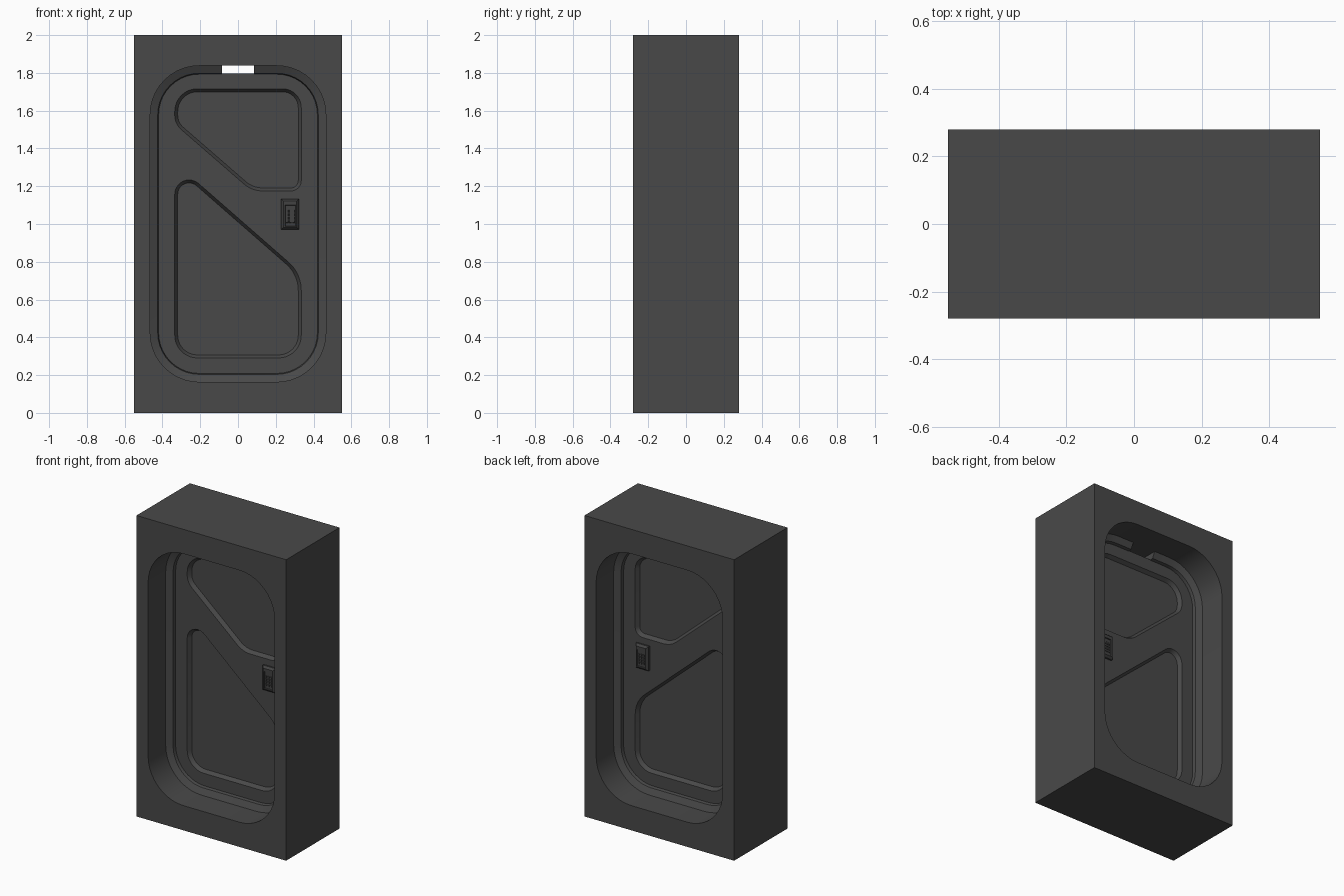
import bpy, bmesh, math
from mathutils import Vector

if "Cube" in bpy.data.objects:
    bpy.data.objects.remove(bpy.data.objects["Cube"])


def material(name, v):
    m = bpy.data.materials.new(name)
    m.diffuse_color = (v, v, v, 1)
    m.use_nodes = True
    m.node_tree.nodes["Principled BSDF"].inputs["Base Color"].default_value = m.diffuse_color
    return m


METAL = material("dark grey metal", 0.066)
KEYPAD = material("keypad grey", 0.055)


def rounded(corners, inset=0.0, steps=10):
    """Convex counter-clockwise outline from (x, z, radius) corners, offset inwards."""
    out, n = [], len(corners)
    for i, (x, z, r) in enumerate(corners):
        p = Vector((x, z))
        a = (Vector(corners[i - 1][:2]) - p).normalized()
        b = (Vector(corners[(i + 1) % n][:2]) - p).normalized()
        c = p + (a + b).normalized() * r / math.sin(a.angle(b) / 2)
        start = math.atan2(a.x, -a.y)
        turn = math.pi - a.angle(b)
        for k in range(steps + 1):
            t = start + turn * k / steps
            out.append((c.x + (r - inset) * math.cos(t), c.y + (r - inset) * math.sin(t)))
    return out


def rect(x0, x1, z0, z1, i=0.0):
    return [(x0 + i, z0 + i), (x1 - i, z0 + i), (x1 - i, z1 - i), (x0 + i, z1 - i)]


def loft(name, sections, mat, ring=False):
    """Join outlines given as (points, y); cap the ends, or close into a ring."""
    bm = bmesh.new()
    loops = [[bm.verts.new((x, y, z)) for x, z in pts] for pts, y in sections]
    pairs = list(zip(loops, loops[1:]))
    if ring:
        pairs.append((loops[-1], loops[0]))
    else:
        bm.faces.new(loops[0])
        bm.faces.new(loops[-1])
    n = len(loops[0])
    for l0, l1 in pairs:
        for j in range(n):
            k = (j + 1) % n
            bm.faces.new((l0[j], l0[k], l1[k], l1[j]))
    bmesh.ops.recalc_face_normals(bm, faces=bm.faces)
    me = bpy.data.meshes.new(name)
    bm.to_mesh(me)
    bm.free()
    me.materials.append(mat)
    ob = bpy.data.objects.new(name, me)
    bpy.context.collection.objects.link(ob)
    return ob


def activate(ob):
    bpy.ops.object.select_all(action='DESELECT')
    ob.select_set(True)
    bpy.context.view_layer.objects.active = ob


def cut(ob, cutter):
    cutter.hide_render = True
    mod = ob.modifiers.new("cut", 'BOOLEAN')
    mod.operation, mod.solver, mod.object = 'DIFFERENCE', 'EXACT', cutter
    activate(ob)
    bpy.ops.object.modifier_apply(modifier=mod.name)
    bpy.data.objects.remove(cutter)


def smooth(ob):
    activate(ob)
    bpy.ops.object.shade_smooth_by_angle(angle=math.radians(25))


W, Z0, Z1, R = 0.465, 0.164, 1.838, 0.26
OPENING = [(-W, Z0, R), (W, Z0, R), (W, Z1, R), (-W, Z1, R)]

# Thick outer frame with a rounded tunnel through it
frame = loft("door_frame", [(rect(-0.55, 0.55, 0, 2), -0.28), (rect(-0.55, 0.55, 0, 2), 0.28)], METAL)
cut(frame, loft("tunnel_cutter", [(rounded(OPENING), -0.4), (rounded(OPENING), 0.4)], METAL))
smooth(frame)

# Sloped flange around the door, notched through at the top
profile = [(-0.003, -0.095), (0.0, -0.095), (0.04, -0.075), (0.046, -0.05),
           (0.046, 0.05), (0.04, 0.075), (0.0, 0.095), (-0.003, 0.095)]
flange = loft("door_flange", [(rounded(OPENING, i), y) for i, y in profile], METAL, ring=True)
notch = rect(-0.085, 0.085, 1.78, 1.95)
cut(flange, loft("notch_cutter", [(notch, -0.3), (notch, 0.3)], METAL))
smooth(flange)

# Door slab with two recessed panels on each side
DOOR_Y = 0.055
door = loft("door", [(rounded(OPENING, 0.041), -DOOR_Y), (rounded(OPENING, 0.041), DOOR_Y)], METAL)
upper = [(-0.335, 1.53, 0.1), (0.074, 1.175, 0.15), (0.335, 1.175, 0.055),
         (0.335, 1.716, 0.1), (-0.335, 1.716, 0.12)]
lower = [(-0.335, 0.291, 0.12), (0.335, 0.291, 0.12), (0.335, 0.739, 0.2), (-0.335, 1.325, 0.076)]
for side in (-1, 1):
    for panel in (upper, lower):
        cut(door, loft("panel_cutter", [(rounded(panel, -0.016), side * (DOOR_Y + 0.025)),
                                        (rounded(panel, 0.016), side * (DOOR_Y - 0.025))], METAL))
smooth(door)

# Keypad on each side: chamfered housing, sunken face, three by four keys
for side, label in ((-1, "front"), (1, "back")):
    box = (0.228, 0.323, 0.97, 1.133)
    face = (0.249, 0.306, 0.988, 1.100)
    loft(label + "_keypad", [(rect(*box), side * 0.05), (rect(*box), side * 0.066),
                             (rect(*box, 0.012), side * 0.08), (rect(*face), side * 0.08),
                             (rect(*face, 0.002), side * 0.074)], KEYPAD)
    for col in range(3):
        for row in range(4):
            x, z = 0.254 + col * 0.017, 1.006 + row * 0.018
            key = (x, x + 0.013, z, z + 0.014)
            loft(label + "_key", [(rect(*key), side * 0.072), (rect(*key, 0.001), side * 0.079)], KEYPAD)
